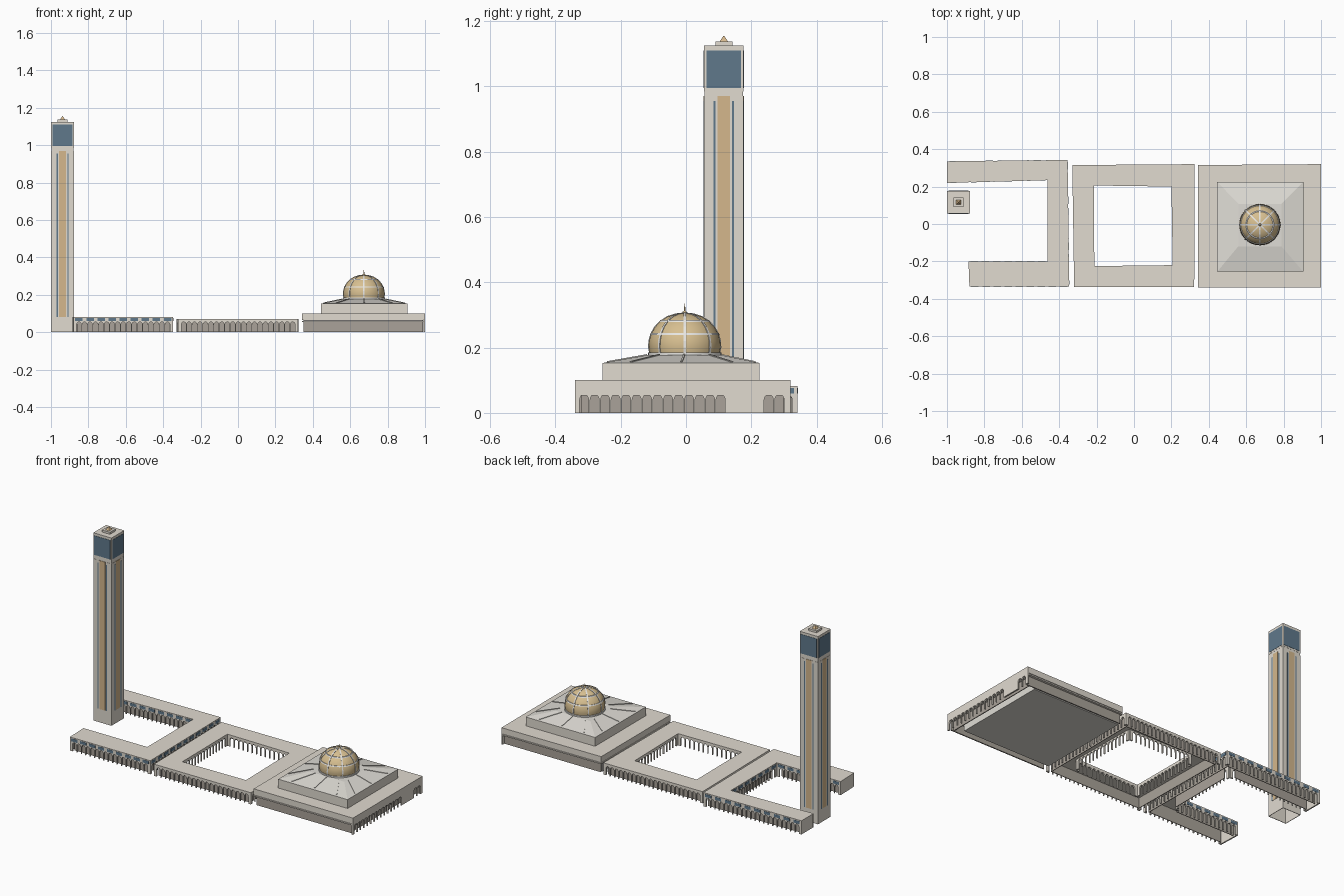
import bpy, bmesh, math
from mathutils import Vector

cube = bpy.data.objects.get("Cube")
if cube:
    bpy.data.objects.remove(cube, do_unlink=True)


def material(name, rgb):
    m = bpy.data.materials.new(name)
    m.use_nodes = True
    m.diffuse_color = (*rgb, 1)
    m.node_tree.nodes["Principled BSDF"].inputs["Base Color"].default_value = (*rgb, 1)
    return m


stone = material("pale stone", (.75, .705, .63))
shade = material("dark stone", (.40, .365, .32))
bronze = material("bronze panel", (.66, .475, .265))
gold = material("dome gold", (.68, .52, .28))
glass = material("blue glass", (.115, .19, .26))
roof_grey = material("roof grey", (.74, .72, .67))
rib_white = material("rib white", (.80, .79, .76))
slate = material("dark slate", (.16, .155, .15))


def finish(name, bm, mat):
    bmesh.ops.recalc_face_normals(bm, faces=bm.faces)
    me = bpy.data.meshes.new(name)
    bm.to_mesh(me)
    bm.free()
    me.materials.append(mat)
    ob = bpy.data.objects.new(name, me)
    bpy.context.collection.objects.link(ob)
    return ob


def prism(name, points, shift, mat):
    """Extrude a planar outline along a vector."""
    bm = bmesh.new()
    f = bm.faces.new([bm.verts.new(p) for p in points])
    out = bmesh.ops.extrude_face_region(bm, geom=[f], use_keep_orig=True)
    moved = [v for v in out["geom"] if isinstance(v, bmesh.types.BMVert)]
    bmesh.ops.translate(bm, verts=moved, vec=shift)
    return finish(name, bm, mat)


def slab(name, outline, z0, z1, mat):
    return prism(name, [(x, y, z0) for x, y in outline], (0, 0, z1 - z0), mat)


def rect(x0, x1, y0, y1):
    return [(x0, y0), (x1, y0), (x1, y1), (x0, y1)]


def box(name, x0, x1, y0, y1, z0, z1, mat):
    return slab(name, rect(x0, x1, y0, y1), z0, z1, mat)


def loft(name, low, high, z0, z1, mat):
    bm = bmesh.new()
    a = [bm.verts.new((x, y, z0)) for x, y in low]
    b = [bm.verts.new((x, y, z1)) for x, y in high]
    for i in range(len(a)):
        j = (i + 1) % len(a)
        bm.faces.new((a[i], a[j], b[j], b[i]))
    bm.faces.new(b)
    bm.faces.new(a[::-1])
    return finish(name, bm, mat)


def wall(name, p0, p1, top, mat, spans=(), inset=0, thick=.008, arch_top=.055, base=0, cut=0):
    """Wall from p0 to p1, building on its left, with rows of tall arches."""
    a, b = Vector((*p0, 0)), Vector((*p1, 0))
    along = (b - a).normalized()
    inward = Vector((-along.y, along.x, 0))
    a, b = a + along * cut, b - along * cut
    length = (b - a).length
    prof = [(0, base)]
    for s, e, count in spans:
        pitch = (e - s) / count
        r = pitch * .43
        rise = r * 1.3
        for i in range(count):
            c = s + pitch * (i + .5)
            prof.append((c - r, base))
            for k in range(9):
                t = math.pi * (1 - k / 8)
                prof.append((c + r * math.cos(t), arch_top - rise + rise * math.sin(t)))
            prof.append((c + r, base))
    prof += [(length, base), (length, top), (0, top)]
    points = [a + along * u + inward * inset + Vector((0, 0, z)) for u, z in prof]
    return prism(name, points, inward * thick, mat)


def arcade(name, p0, p1, top, backed, pitch=.029):
    length = (Vector(p1) - Vector(p0)).length
    n = round((length - .03) / pitch)
    wall(name, p0, p1, top, stone, [(.015, length - .015, n)])
    if backed:
        wall(name + "_back_wall", p0, p1, top, shade, inset=.018, thick=.004, cut=.018)


# Open forecourt: U-shaped gallery with arcades and strip windows
u = [(-1, .22), (-.462, .235), (-.462, -.20), (-.885, -.20),
     (-.88, -.335), (-.347, -.335), (-.355, .342), (-1, .335)]
slab("forecourt_roof", u, .077, .082, stone)
for i, p in enumerate(u):
    q = u[(i + 1) % len(u)]
    name = f"forecourt_arcade_{i}"
    if i in (3, 7):
        wall(name, p, q, .077, stone)
        continue
    arcade(name, p, q, .077, True)
    a, b = Vector((*p, 0)), Vector((*q, 0))
    d = (b - a).normalized()
    count = round((b - a).length / .062)
    step = (b - a).length / count
    for k in range(count):
        c = a + d * step * (k + .5)
        wall(f"forecourt_window_{i}_{k}", (c - d * .02).xy, (c + d * .02).xy, .076,
             glass, inset=-.0012, thick=.003, base=.059)

# Courtyard: square gallery around an open court
outer = [(-.32, -.338), (.322, -.338), (.324, .32), (-.33, .315)]
inner = [(-.212, -.225), (.207, -.22), (.2, .2), (-.215, .206)]
bm = bmesh.new()
rings = [[bm.verts.new((x, y, z)) for x, y in loop]
         for loop, z in ((outer, .07), (inner, .07), (inner, .061), (outer, .061))]
for r in range(4):
    for i in range(4):
        j, s = (i + 1) % 4, (r + 1) % 4
        bm.faces.new((rings[r][i], rings[r][j], rings[s][j], rings[s][i]))
finish("courtyard_roof", bm, stone)
for i in range(4):
    j = (i + 1) % 4
    arcade(f"courtyard_outer_arcade_{i}", outer[i], outer[j], .061, True)
    arcade(f"courtyard_inner_arcade_{i}", inner[j], inner[i], .061, False)

# Prayer hall: recessed base, grooved cornice and side arcade
hall = [(.342, -.34), (1, -.34), (1, .32), (.342, .315)]
box("hall_core", .35, .93, -.285, .29, 0, .066, roof_grey)
box("hall_front_wall", .35, .99, -.327, -.32, 0, .066, shade)
box("hall_back_wall", .35, .99, .298, .304, 0, .066, shade)
slab("hall_lower_cornice", hall, .054, .061, stone)
box("hall_groove", .349, .99, -.334, .309, .061, .064, slate)
slab("hall_roof", hall, .064, .1, stone)
wall("hall_side_arcade", hall[1], hall[2], .1, stone,
     [(.012, .462, 14), (.577, .643, 2)], arch_top=.057)
box("hall_side_back_wall", .97, .975, -.32, .3, 0, .06, shade)
box("hall_upper_tier", .445, .905, -.255, .225, .1, .153, stone)

# Sloping roof with flat radial ribs
cx, cy = .673, -.004
low, high = rect(.445, .905, -.255, .225), rect(cx - .115, cx + .115, cy - .115, cy + .112)
loft("hall_sloping_roof", low, high, .153, .177, roof_grey)
for i in range(4):
    j = (i + 1) % 4
    for k, t in enumerate((.16, .5, .84)):
        a = Vector((*low[i], .153)).lerp(Vector((*low[j], .153)), t)
        b = Vector((*high[i], .177)).lerp(Vector((*high[j], .177)), t)
        a = a.lerp(b, .1)
        side = (Vector(low[j]) - Vector(low[i])).normalized().to_3d() * .003
        prism(f"roof_rib_{i}_{k}", [a - side, a + side, b + side, b - side], (0, 0, .003), roof_grey)


def lathe(name, profile, mat, segments=48, closed=False):
    bm = bmesh.new()
    vs = [bm.verts.new((r, 0, z)) for r, z in profile]
    es = [bm.edges.new(e) for e in zip(vs, vs[1:])]
    if closed:
        es.append(bm.edges.new((vs[-1], vs[0])))
    bmesh.ops.spin(bm, geom=vs + es, cent=(0, 0, 0), axis=(0, 0, 1),
                   angle=math.tau, steps=segments)
    bmesh.ops.remove_doubles(bm, verts=bm.verts, dist=.0001)
    ob = finish(name, bm, mat)
    ob.location = (cx, cy, 0)
    bpy.ops.object.select_all(action="DESELECT")
    ob.select_set(True)
    bpy.context.view_layer.objects.active = ob
    bpy.ops.object.shade_smooth_by_angle(angle=math.radians(35))


# Dome with drum, flat ribs, bands and finial
dome = [(.107, .184), (.110, .2), (.109, .22), (.103, .242), (.091, .263),
        (.074, .281), (.052, .295), (.027, .303), (0, .306)]
lathe("dome_drum", [(0, .172), (.112, .172), (.112, .185), (0, .185)], rib_white)
lathe("dome", dome, gold)
for k in range(8):
    t = k * math.pi / 4
    out, across = Vector((math.cos(t), math.sin(t), 0)), Vector((-math.sin(t), math.cos(t), 0))
    shell = [(r * 1.02, .184 + (z - .184) * 1.015) for r, z in dome]
    core = [(r * .96, .184 + (z - .184) * .96) for r, z in reversed(dome)]
    prism(f"dome_rib_{k}", [Vector((cx, cy, z)) + out * r - across * .0035 for r, z in shell + core],
          across * .007, rib_white)
for n, (r, z) in enumerate((dome[3], dome[5])):
    lathe(f"dome_band_{n}", [(r - .008, z - .003), (r + .004, z - .003), (r + .001, z + .003),
                             (r - .008, z + .003)], rib_white, closed=True)
lathe("dome_finial", [(0, .303), (.009, .305), (.006, .31), (.002, .313), (.002, .322), (0, .336)],
      gold, 12)

# Tower: hollow shaft, glazed lantern, cap
tx, ty, h = -.9382, .116, .0603


def square(s):
    return rect(tx - s, tx + s, ty - s, ty + s)


slab("tower_neck", square(h - .001), .965, .985, stone)
slab("tower_lantern", square(h), .985, 1.125, stone)
slab("tower_cap", square(.026), 1.125, 1.137, stone)
loft("tower_spire", square(.013), square(.001), 1.137, 1.155, bronze)
panels = (("bronze_strip", 0, .019, .08, .97, bronze), ("left_window_strip", -.0285, .0032, .08, .955, glass),
          ("right_window_strip", .0285, .0032, .08, .955, glass), ("lantern_glass", 0, .053, .995, 1.11, glass))
corners = square(h)
for side in range(4):
    p, q = Vector(corners[side]), Vector(corners[(side + 1) % 4])
    wall(f"tower_shaft_wall_{side}", p, q, .97, stone, thick=.003)
    along = (q - p).normalized()
    for label, off, half, z0, z1, mat in panels:
        c = (p + q) / 2 + along * off
        wall(f"tower_{label}_{side}", c - along * half, c + along * half, z1, mat,
             inset=-.0015, thick=.003, base=z0)
